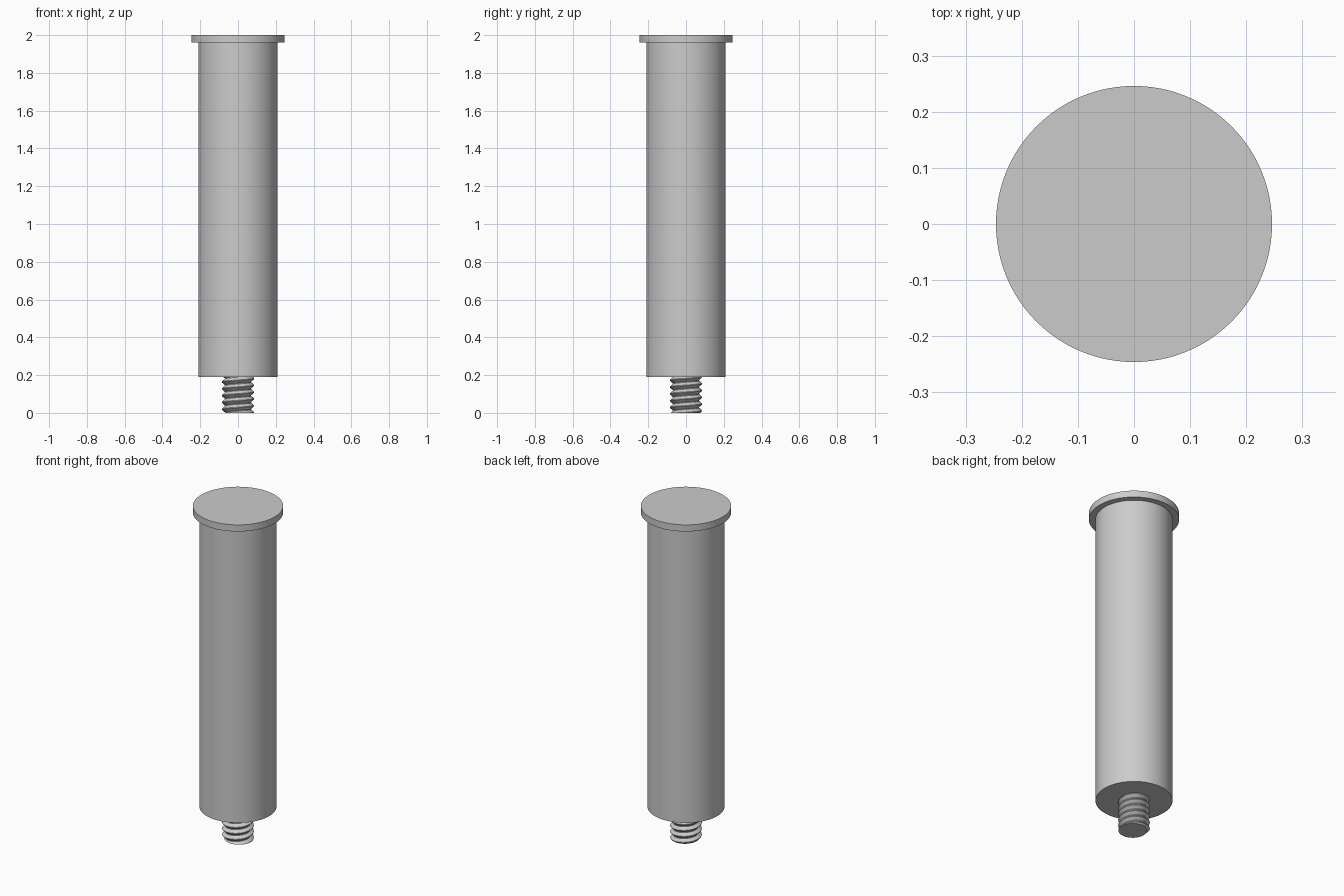
import bpy, bmesh, math

cube = bpy.data.objects.get("Cube")
if cube:
    bpy.data.objects.remove(cube, do_unlink=True)

steel = bpy.data.materials.new("grey_steel")
steel.use_nodes = True
GREY = (0.6, 0.6, 0.6, 1)
steel.diffuse_color = GREY
steel.node_tree.nodes["Principled BSDF"].inputs["Base Color"].default_value = GREY


def finish(obj, angle):
    obj.data.materials.append(steel)
    bpy.ops.object.select_all(action="DESELECT")
    obj.select_set(True)
    bpy.context.view_layer.objects.active = obj
    bpy.ops.object.shade_smooth_by_angle(angle=math.radians(angle))


def cylinder(name, radius, low, high):
    bpy.ops.mesh.primitive_cylinder_add(
        vertices=96, radius=radius, depth=high - low, location=(0, 0, (low + high) / 2))
    obj = bpy.context.object
    obj.name = name
    finish(obj, 30)


def threaded_stud(name, crest, root, height, pitch, segments=64):
    # Rows follow the helix, so crests and roots stay crisp
    stops = [(0, crest), (0.1, crest), (0.5, root), (0.6, root), (1, crest)]

    def radius_at(phase):
        phase %= 1
        for (a, ra), (b, rb) in zip(stops, stops[1:]):
            if phase <= b:
                return ra + (rb - ra) * (phase - a) / (b - a)

    bm = bmesh.new()
    rows = []
    for turn in range(-1, math.ceil(height / pitch) + 1):
        for fraction, _ in stops[:-1]:
            row = []
            for i in range(segments + 1):
                around = i / segments
                z = min(max((turn + fraction + around) * pitch, 0), height)
                r = radius_at(z / pitch - around)
                t = around * math.tau
                row.append(bm.verts.new((r * math.cos(t), r * math.sin(t), z)))
            rows.append(row)
    for lower, upper in zip(rows, rows[1:]):
        for i in range(segments):
            bm.faces.new((lower[i], lower[i + 1], upper[i + 1], upper[i]))
    bmesh.ops.remove_doubles(bm, verts=bm.verts, dist=1e-5)

    # Flat ends
    bmesh.ops.holes_fill(bm, edges=[e for e in bm.edges if e.is_boundary], sides=0)
    bmesh.ops.recalc_face_normals(bm, faces=bm.faces)
    mesh = bpy.data.meshes.new(name)
    bm.to_mesh(mesh)
    bm.free()
    obj = bpy.data.objects.new(name, mesh)
    bpy.context.collection.objects.link(obj)
    finish(obj, 25)


cylinder("top_flange", 0.246, 1.96, 2.0)
cylinder("main_post", 0.21, 0.19, 1.96)
threaded_stud("threaded_stud", 0.086, 0.07, 0.19, 0.036)
